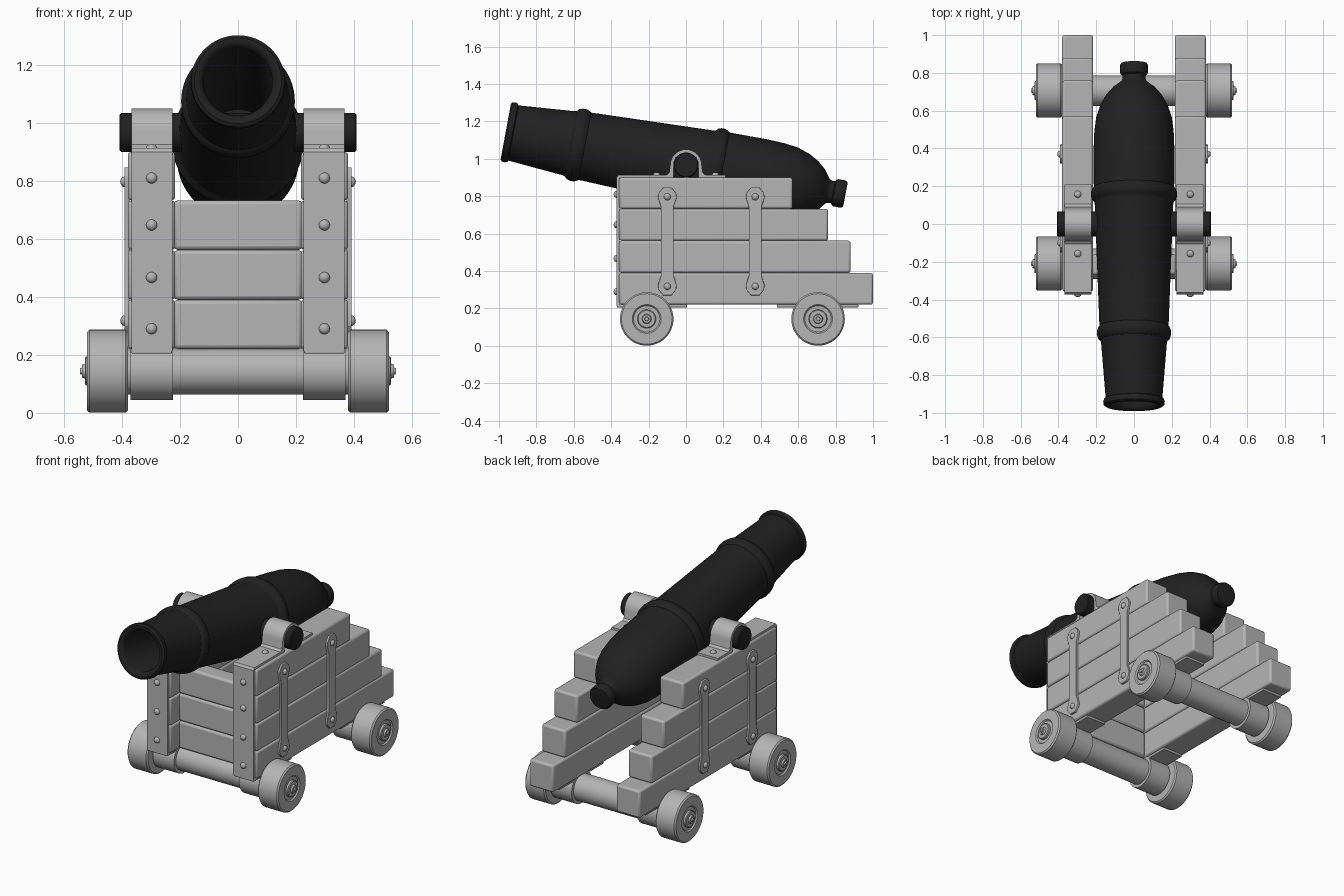
import bpy, bmesh
from math import sin, cos, pi, radians
from mathutils import Vector

old = bpy.data.objects.get("Cube")
if old:
    bpy.data.objects.remove(old, do_unlink=True)


def material(name, value):
    m = bpy.data.materials.new(name)
    m.use_nodes = True
    color = (value, value, value, 1)
    m.diffuse_color = color
    bsdf = m.node_tree.nodes["Principled BSDF"]
    bsdf.inputs["Base Color"].default_value = color
    bsdf.inputs["Roughness"].default_value = 0.7
    return m


GREY = material("pale grey", 0.46)
BLACK = material("iron black", 0.015)
parts = []


def finish(name, bm, mat, mirror=False, bevel=0):
    bmesh.ops.remove_doubles(bm, verts=bm.verts, dist=1e-5)
    bmesh.ops.recalc_face_normals(bm, faces=bm.faces)
    mesh = bpy.data.meshes.new(name)
    bm.to_mesh(mesh)
    bm.free()
    mesh.materials.append(mat)
    ob = bpy.data.objects.new(name, mesh)
    bpy.context.collection.objects.link(ob)
    if bevel:
        mod = ob.modifiers.new("edges", "BEVEL")
        mod.width, mod.segments = bevel, 2
    if mirror:
        ob.modifiers.new("mirror", "MIRROR")
    parts.append(ob)
    return ob


def box(name, x, y, z, mirror=False, bevel=0.01):
    bm = bmesh.new()
    bmesh.ops.create_cube(bm, size=1)
    for v in bm.verts:
        v.co = [(a + b) / 2 + c * (b - a) for (a, b), c in zip((x, y, z), v.co)]
    return finish(name, bm, GREY, mirror, bevel)


def lathe(name, profile, origin, axis, mat=GREY, mirror=False, n=40):
    """Revolve (distance along axis, radius) points."""
    turn = Vector((0, 0, 1)).rotation_difference(Vector(axis))
    bm = bmesh.new()
    rings = []
    for s, r in profile:
        rings.append([bm.verts.new(Vector(origin) + turn @ Vector(
            (r * cos(2 * pi * i / n), r * sin(2 * pi * i / n), s))) for i in range(n)])
    for a, b in zip(rings, rings[1:]):
        for i in range(n):
            j = (i + 1) % n
            bm.faces.new((a[i], a[j], b[j], b[i]))
    bmesh.ops.dissolve_degenerate(bm, dist=1e-6, edges=bm.edges)
    return finish(name, bm, mat, mirror)


def prism(name, outline, x0, x1, bevel=0):
    """Extrude a (y, z) outline across x, on both sides."""
    bm = bmesh.new()
    face = bm.faces.new([bm.verts.new((x0, y, z)) for y, z in outline])
    out = bmesh.ops.extrude_face_region(bm, geom=[face])["geom"]
    moved = [v for v in out if isinstance(v, bmesh.types.BMVert)]
    bmesh.ops.translate(bm, verts=moved, vec=(x1 - x0, 0, 0))
    return finish(name, bm, GREY, True, bevel)


def bolt(name, at, axis, r=0.019):
    dome = [(r * 0.8 * sin(a), r * cos(a)) for a in (0, pi / 6, pi / 3, pi / 2)]
    lathe(name, [(-0.005, 0), (-0.005, r)] + dome, at, axis, GREY, True, 16)


# Stepped cheeks made of four planks per side
levels = [0.22, 0.39, 0.562, 0.733, 0.9]
for i, back in enumerate((1.0, 0.88, 0.76, 0.57)):
    box(f"cheek_plank_{i + 1}", (0.217, 0.38), (-0.357, back),
        (levels[i], levels[i + 1]), True, 0.012)

# Boards joining the cheeks at the front
for i in range(3):
    box(f"front_board_{i + 1}", (-0.222, 0.222), (-0.27, -0.16),
        (levels[i], levels[i + 1]), False, 0.014)

# Axles, collars, wheels and hubs
for label, y in (("front", -0.21), ("rear", 0.706)):
    c = (0, y, 0.144)
    lathe(label + "_axle", [(-0.4, 0), (-0.4, 0.081), (0.4, 0.081), (0.4, 0)], c, (1, 0, 0))
    lathe(label + "_axle_collar", [(0.225, 0), (0.225, 0.1), (0.37, 0.1), (0.37, 0)],
          c, (1, 0, 0), GREY, True)
    lathe(label + "_wheel",
          [(0.38, 0), (0.38, 0.135), (0.388, 0.143), (0.512, 0.143), (0.52, 0.135),
           (0.52, 0.077), (0.512, 0.07), (0.512, 0)], c, (1, 0, 0), GREY, True, 48)
    lathe(label + "_hub",
          [(0.51, 0.05), (0.524, 0.05), (0.528, 0.045), (0.528, 0.026), (0.538, 0.022),
           (0.538, 0.012), (0.545, 0.01), (0.545, 0)], c, (1, 0, 0), GREY, True, 24)
    box(label + "_axle_plate", (0.228, 0.367), (max(y - 0.22, -0.37), y + 0.215),
        (0.205, 0.222), True, 0.003)

# Iron strap: down the front, over the cheek and around the trunnion
arc = [pi * i / 16 for i in range(17)]


def arch(r):
    return [(-r * cos(a), 0.966 + r * sin(a)) for a in arc]


strap = [(-0.372, 0.213), (-0.372, 0.9), (-0.362, 0.914), (-0.105, 0.914), (-0.09, 0.925)]
strap += arch(0.084) + [(0.09, 0.925), (0.105, 0.914), (0.21, 0.914), (0.21, 0.898), (0.068, 0.898)]
strap += arch(0.068)[::-1] + [(-0.068, 0.898), (-0.355, 0.898), (-0.355, 0.213)]
prism("trunnion_strap", strap, 0.226, 0.367)
for z in (0.81, 0.648, 0.467, 0.29):
    bolt("front_strap_bolt", (0.298, -0.372, z), (0, -1, 0))
for y in (-0.157, 0.157):
    bolt("top_strap_bolt", (0.298, y, 0.913), (0, 0, 1))

# Straps on the outer faces of the cheeks
end = [(0.022, 0.27), (0.047, 0.3), (0.05, 0.325), (0.034, 0.375)]
right_edge = end + [(w, 1.117 - z) for w, z in reversed(end)]
for y in (-0.1, 0.37):
    outline = [(y + w, z) for w, z in right_edge] + [(y - w, z) for w, z in reversed(right_edge)]
    prism("side_strap", outline, 0.375, 0.392, 0.002)
    for z in (0.318, 0.797):
        bolt("side_strap_bolt", (0.391, y, z), (1, 0, 0))

# Barrel, tilted about the trunnions, with an open bore
tilt = radians(10.5)
barrel = [(0.2, 0), (0.2, 0.118), (-0.955, 0.118), (-0.972, 0.126), (-0.98, 0.138)]
barrel += [(-0.98, 0.15), (-0.972, 0.161), (-0.955, 0.163), (-0.943, 0.158), (-0.938, 0.15)]
barrel += [(-0.64, 0.174), (-0.625, 0.178), (-0.615, 0.19), (-0.595, 0.196), (-0.575, 0.196),
           (-0.56, 0.19), (-0.55, 0.183)]
barrel += [(0.11, 0.208), (0.125, 0.212), (0.135, 0.223), (0.15, 0.228), (0.172, 0.228),
           (0.187, 0.222), (0.197, 0.213)]
barrel += [(0.4, 0.214), (0.5, 0.21), (0.575, 0.2), (0.64, 0.178), (0.695, 0.147),
           (0.735, 0.112), (0.755, 0.085), (0.77, 0.066), (0.785, 0.06), (0.8, 0.06)]
barrel += [(0.806, 0.07), (0.815, 0.074), (0.855, 0.074), (0.865, 0.068), (0.867, 0.055),
           (0.867, 0)]
lathe("barrel", barrel, (0, 0, 0.967), (0, cos(tilt), -sin(tilt)), BLACK, False, 64)
lathe("trunnions", [(-0.408, 0), (-0.408, 0.062), (-0.403, 0.067), (0.403, 0.067),
                    (0.408, 0.062), (0.408, 0)], (0, 0, 0.967), (1, 0, 0), BLACK)

# Smooth the round parts while keeping edges crisp
for ob in bpy.context.selected_objects:
    ob.select_set(False)
for ob in parts:
    ob.select_set(True)
bpy.context.view_layer.objects.active = parts[0]
bpy.ops.object.shade_smooth_by_angle(angle=radians(35))
